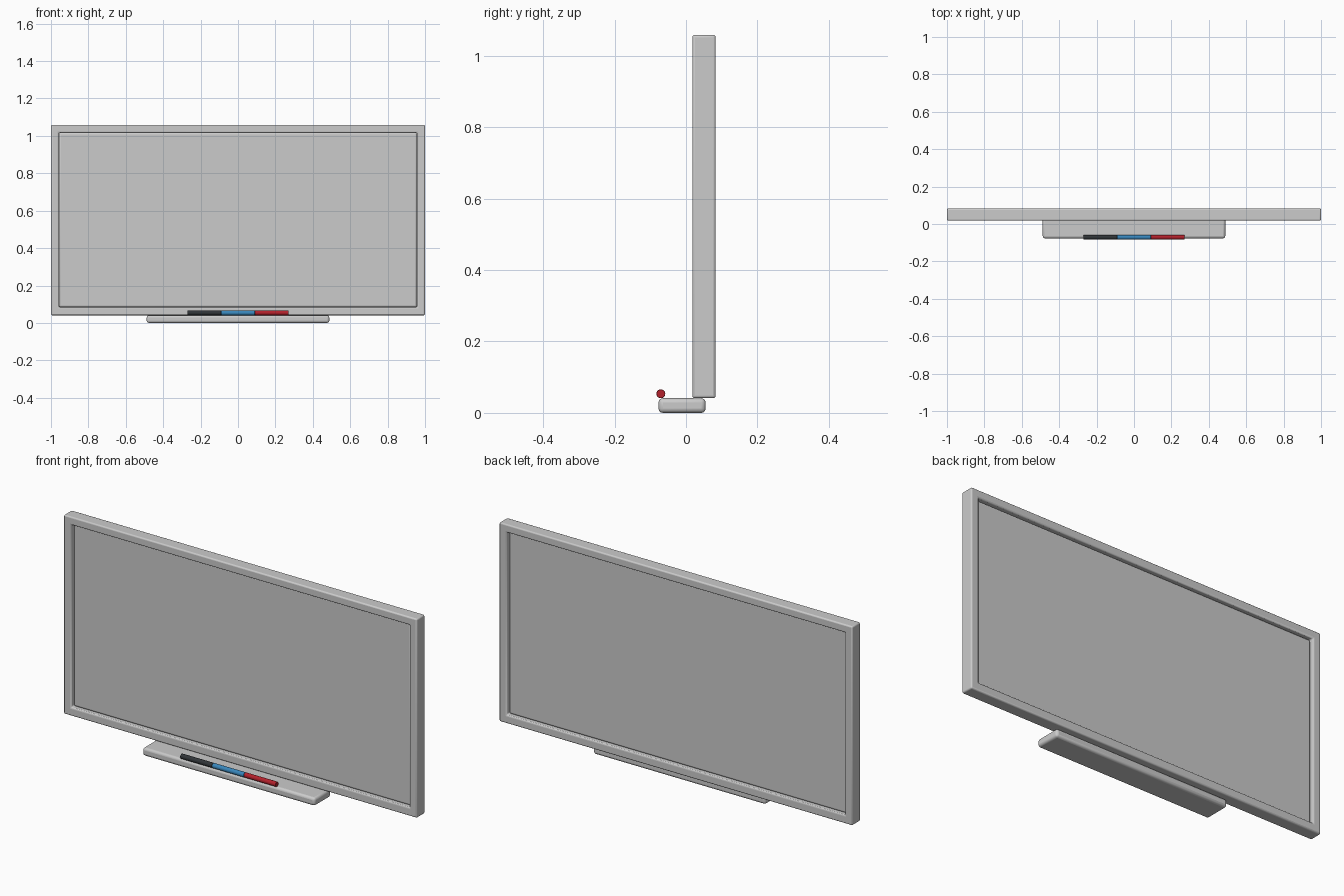
import bpy, bmesh
from math import pi

if "Cube" in bpy.data.objects:
    bpy.data.objects.remove(bpy.data.objects["Cube"])


def finish(obj, width, segments):
    # rounded edges with crisp flats
    bev = obj.modifiers.new("Bevel", 'BEVEL')
    bev.width = width
    bev.segments = segments
    bev.limit_method = 'ANGLE'
    bpy.ops.object.select_all(action='DESELECT')
    obj.select_set(True)
    bpy.context.view_layer.objects.active = obj
    bpy.ops.object.shade_smooth_by_angle(angle=pi / 6)


def box(name, lo, hi, width, segments=3):
    center = [(a + b) / 2 for a, b in zip(lo, hi)]
    bpy.ops.mesh.primitive_cube_add(size=1, location=center)
    obj = bpy.context.object
    obj.name = name
    obj.scale = [b - a for a, b in zip(lo, hi)]
    bpy.ops.object.transform_apply(location=False, rotation=False, scale=True)
    finish(obj, width, segments)
    return obj


def frame(name, outer, inner, y0, y1, width):
    # closed rectangular ring: four section corners swept around the opening
    bm = bmesh.new()
    loops = []
    for (hx, z0, z1), y in ((outer, y0), (outer, y1), (inner, y1), (inner, y0)):
        corners = ((-hx, z0), (hx, z0), (hx, z1), (-hx, z1))
        loops.append([bm.verts.new((x, y, z)) for x, z in corners])
    for i in range(4):
        a, b = loops[i], loops[(i + 1) % 4]
        for j in range(4):
            k = (j + 1) % 4
            bm.faces.new((a[j], a[k], b[k], b[j]))
    bmesh.ops.recalc_face_normals(bm, faces=bm.faces)
    mesh = bpy.data.meshes.new(name)
    bm.to_mesh(mesh)
    bm.free()
    obj = bpy.data.objects.new(name, mesh)
    bpy.context.collection.objects.link(obj)
    finish(obj, width, 3)


# Frame around a board that is recessed on both sides
frame("frame", (1.0, 0.041, 1.059), (0.957, 0.084, 1.018), 0.018, 0.083, 0.007)
box("writing_board", (-0.957, 0.036, 0.084), (0.957, 0.065, 1.018), 0.01)

# Pen tray below the frame
box("pen_tray", (-0.488, -0.077, 0.0), (0.488, 0.055, 0.041), 0.012)

# Three markers end to end along the tray's front edge
pens = (("black", (0.03, 0.035, 0.04, 1)),
        ("blue", (0.04, 0.24, 0.5, 1)),
        ("red", (0.45, 0.015, 0.025, 1)))
for i, (colour, rgba) in enumerate(pens):
    bpy.ops.mesh.primitive_cylinder_add(
        vertices=24, radius=0.0125, depth=0.18,
        location=((i - 1) * 0.18, -0.0705, 0.0535), rotation=(0, pi / 2, 0))
    pen = bpy.context.object
    pen.name = colour + "_marker"
    mat = bpy.data.materials.new(colour + "_plastic")
    mat.diffuse_color = rgba
    mat.use_nodes = True
    mat.node_tree.nodes["Principled BSDF"].inputs["Base Color"].default_value = mat.diffuse_color
    pen.data.materials.append(mat)
    finish(pen, 0.001, 1)
